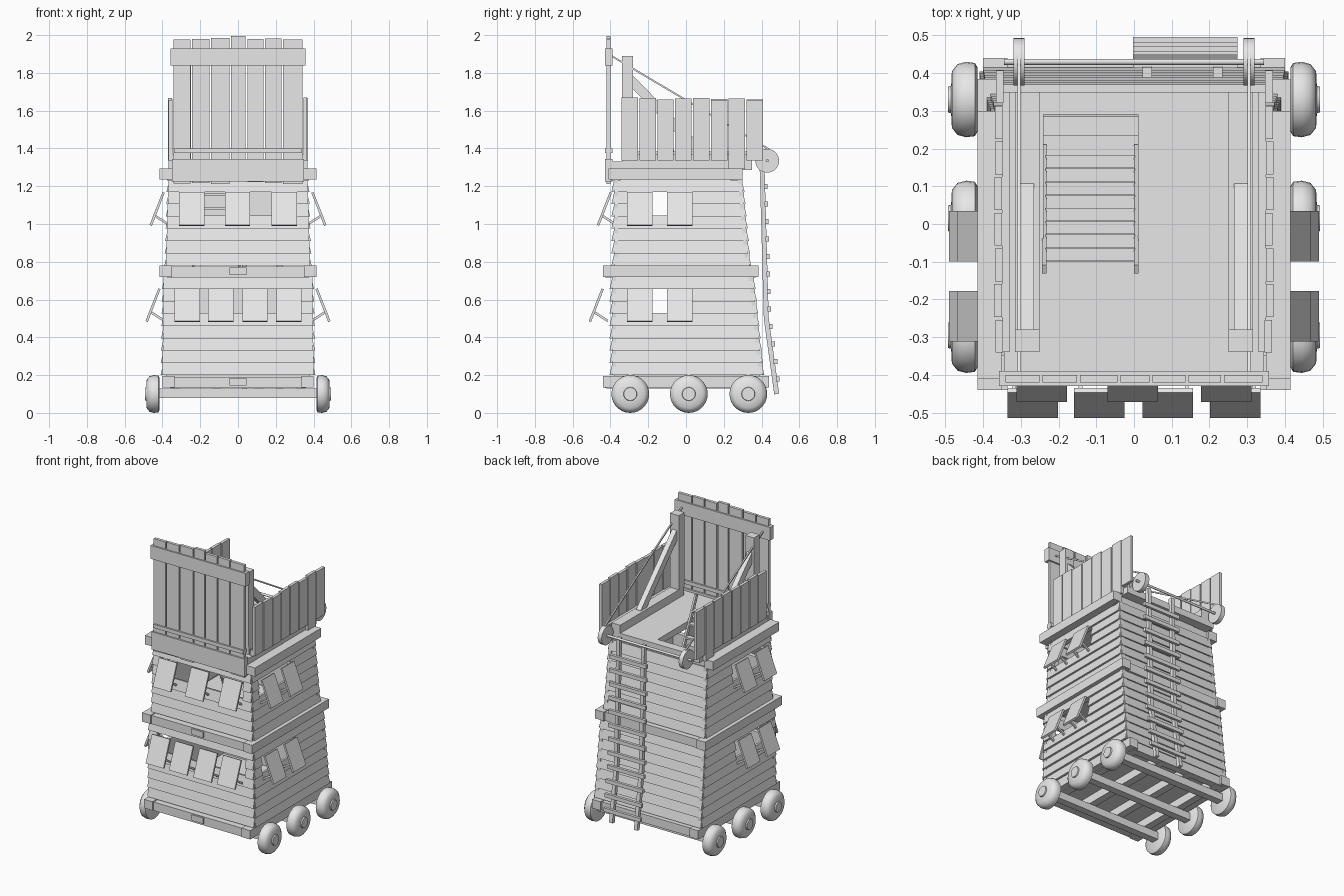
import bpy, bmesh, math, random
from mathutils import Vector, Matrix

random.seed(4)
if "Cube" in bpy.data.objects:
    bpy.data.objects.remove(bpy.data.objects["Cube"], do_unlink=True)

GREY = (0.8, 0.8, 0.8, 1)
wood = bpy.data.materials.new("grey_wood")
wood.use_nodes = True
wood.diffuse_color = GREY
wood.node_tree.nodes["Principled BSDF"].inputs["Base Color"].default_value = GREY


def finish(name, bm, smooth=False):
    bmesh.ops.recalc_face_normals(bm, faces=bm.faces)
    me = bpy.data.meshes.new(name)
    bm.to_mesh(me)
    bm.free()
    if smooth:
        me.shade_smooth()
        me.set_sharp_from_angle(angle=math.radians(40))
    me.materials.append(wood)
    ob = bpy.data.objects.new(name, me)
    bpy.context.collection.objects.link(ob)


def box(bm, x0, x1, y0, y1, z0, z1):
    m = Matrix.Translation(((x0 + x1) / 2, (y0 + y1) / 2, (z0 + z1) / 2))
    bmesh.ops.create_cube(bm, size=1, matrix=m @ Matrix.Diagonal((x1 - x0, y1 - y0, z1 - z0, 1)))


def beam(bm, a, b, w, h):
    """Square bar from a to b in a plane of constant x; w is its x width."""
    a, b = Vector(a), Vector(b)
    d = (b - a).normalized()
    side = Vector((1, 0, 0))
    rot = Matrix((side, d.cross(side), d)).transposed().to_4x4()
    m = Matrix.Translation((a + b) / 2) @ rot
    bmesh.ops.create_cube(bm, size=1, matrix=m @ Matrix.Diagonal((w, h, (b - a).length, 1)))


def prism(bm, place, u0, u1, profile):
    """Extrude a (distance, height) profile along a wall from u0 to u1."""
    ends = [[bm.verts.new(place(u, d, z)) for d, z in profile] for u in (u0, u1)]
    n = len(profile)
    bm.faces.new(ends[0])
    bm.faces.new(ends[1])
    for i in range(n):
        j = (i + 1) % n
        bm.faces.new((ends[0][i], ends[0][j], ends[1][j], ends[1][i]))


def lathe(bm, profile, y, z):
    """Turn an (x, radius) profile about the x direction."""
    vs = [bm.verts.new((x, y, z + r)) for x, r in profile]
    es = [bm.edges.new(p) for p in zip(vs, vs[1:])]
    bmesh.ops.spin(bm, geom=vs + es, cent=(0, y, z), axis=(1, 0, 0),
                   angle=math.tau, steps=28, use_merge=True)
    bmesh.ops.remove_doubles(bm, verts=bm.verts, dist=0.0005)


WALLS = {
    "front": lambda u, d, z: (u, -d, z),
    "back": lambda u, d, z: (u, d, z),
    "left": lambda u, d, z: (d, u, z),
    "right": lambda u, d, z: (-d, u, z),
}
STEP = 0.065
# tier: base height, plank count, open planks, half width, front, back, lean of sides and back
TIERS = {
    "lower": (0.2, 8, (5, 6), 0.40, 0.395, 0.405, 0.015, 0.1, 0.335),
    "upper": (0.78, 7, (4, 5), 0.38, 0.385, 0.335, 0.03, 0.09, 0.31),
}

# Overlapping plank walls with window slots
for tier, (base, count, slots, half, front, back, lean, back_lean, win) in TIERS.items():
    for wall, place in WALLS.items():
        bm = bmesh.new()
        for i in range(count):
            z = base + i * STEP
            w = half - lean * (z - base)
            rear = back - back_lean * (z - base)
            d = {"front": front, "back": rear}.get(wall, w)
            u0, u1 = (-w, w) if wall in ("front", "back") else (-front + 0.005, rear)
            gap = (-win, win) if wall == "front" else (-0.31, 0.035)
            spans = [(u0, u1)]
            if i in slots and wall != "back":
                spans = [(u0, gap[0]), (gap[1], u1)]
            board = [(d - 0.025, z), (d + 0.01, z), (d - 0.006, z + STEP + 0.004), (d - 0.025, z + STEP)]
            for s in spans:
                prism(bm, place, *s, board)
        finish(f"{tier}_{wall}_planks", bm)

# Hinged window flaps with their prop sticks
for tier, top, xs, dist, side in (
        ("lower", 0.655, (-0.268, -0.092, 0.09, 0.268), 0.435, 0.41),
        ("upper", 1.165, (-0.245, -0.003, 0.245), 0.392, 0.388)):
    for wall in ("front", "left", "right"):
        bm = bmesh.new()
        d = dist if wall == "front" else side
        for c in xs if wall == "front" else (-0.245, -0.033):
            lo = top - 0.175
            flap = [(d, top), (d + 0.012, top + 0.004), (d + 0.08, lo + 0.006), (d + 0.068, lo)]
            prism(bm, WALLS[wall], c - 0.067, c + 0.067, flap)
            for s in (-0.05, 0.05):
                stick = [(d - 0.02, lo), (d - 0.02, lo + 0.015), (d + 0.05, lo + 0.06), (d + 0.05, lo + 0.045)]
                prism(bm, WALLS[wall], c + s - 0.005, c + s + 0.005, stick)
        finish(f"{tier}_{wall}_flaps", bm)

# Frame bands around the body
for name, z, x, y0, y1 in (("base", 0.135, 0.40, -0.44, 0.44),
                           ("middle", 0.72, 0.415, -0.44, 0.385),
                           ("top", 1.235, 0.415, -0.41, 0.30)):
    bm = bmesh.new()
    h = z + 0.06
    for s in (-1, 1):
        a, b = sorted((s * x, s * (x - 0.065)))
        box(bm, a, b, y0, y1, z, h)
    for y in (y0 + 0.012, y1 - 0.065):
        box(bm, -x + 0.04, x - 0.04, y, y + 0.05, z - 0.004, h - 0.006)
    if name != "top":
        box(bm, -0.045, 0.045, y0 + 0.002, y0 + 0.02, z + 0.01, z + 0.05)
    finish(f"{name}_band", bm)

# Floors, the top one with a hatch
bm = bmesh.new()
box(bm, -0.38, 0.38, -0.38, 0.39, 0.185, 0.2)
box(bm, -0.36, 0.36, -0.37, 0.32, 0.75, 0.775)
finish("inner_floors", bm)
bm = bmesh.new()
for x0, x1, y0, y1 in ((-0.345, -0.24, -0.4, 0.35), (0.01, 0.345, -0.4, 0.35),
                       (-0.24, 0.01, -0.4, -0.1), (-0.24, 0.01, 0.29, 0.35)):
    box(bm, x0, x1, y0, y1, 1.285, 1.33)
finish("deck", bm)

# Undercarriage beams and axles
bm = bmesh.new()
for x in (-0.33, -0.11, 0.11, 0.33):
    box(bm, x - 0.025, x + 0.025, -0.42, 0.42, 0.13, 0.185)
for y in (-0.29, 0.02, 0.33):
    box(bm, -0.415, 0.415, y - 0.025, y + 0.025, 0.08, 0.13)
finish("undercarriage", bm)

# Wheels
for side, s in (("left", 1), ("right", -1)):
    for place, y in (("front", -0.295), ("middle", 0.015), ("rear", 0.33)):
        bm = bmesh.new()
        rim = [(0.415, 0), (0.415, 0.085), (0.422, 0.097), (0.445, 0.1), (0.468, 0.094),
               (0.483, 0.075), (0.485, 0.036), (0.493, 0.034), (0.493, 0)]
        lathe(bm, [(s * x, r) for x, r in rim], y, 0.1)
        finish(f"{side}_{place}_wheel", bm, True)

# Front gangway boards and cross rails
bm = bmesh.new()
cuts = (-0.345, -0.247, -0.147, -0.04, 0.045, 0.14, 0.235, 0.345)
for a, b in zip(cuts, cuts[1:]):
    box(bm, a + 0.004, b - 0.004, -0.42, -0.4, 1.21 + random.uniform(0, 0.015), 1.975 + random.uniform(0, 0.025))
finish("gangway_boards", bm)
bm = bmesh.new()
for z0, z1, w in ((1.84, 1.93, 0.358), (1.375, 1.4, 0.34), (1.225, 1.345, 0.35)):
    box(bm, -w, w, -0.43, -0.39, z0, z1)
finish("gangway_rails", bm)

# Upright boards of the side parapets
for side, s in (("left", 1), ("right", -1)):
    bm = bmesh.new()
    for i in range(8):
        y = -0.345 + i * 0.0945
        x = s * (0.358 + random.uniform(-0.003, 0.003))
        low = 1.29 if i == 6 else 1.335
        box(bm, x - 0.01, x + 0.01, y + 0.004, y + 0.091, low, 1.655 + random.uniform(0, 0.015))
    a, b = sorted((s * 0.33, s * 0.35))
    box(bm, a, b, -0.34, 0.35, 1.33, 1.37)
    finish(f"{side}_parapet", bm)

    # Post, sill, brace and hoisting rope
    bm = bmesh.new()
    x = s * 0.283
    box(bm, x - 0.033, x + 0.033, -0.335, 0.35, 1.33, 1.385)
    box(bm, x - 0.033, x + 0.033, -0.34, -0.28, 1.385, 1.89)
    beam(bm, (x, -0.3, 1.77), (x, 0.09, 1.37), 0.035, 0.05)
    finish(f"{side}_post_frame", bm)
    bm = bmesh.new()
    beam(bm, (s * 0.305, -0.42, 1.905), (s * 0.305, 0.44, 1.395), 0.009, 0.009)
    finish(f"{side}_rope", bm)
    bm = bmesh.new()
    disc = [(0.29, 0), (0.29, 0.063), (0.32, 0.063), (0.32, 0)]
    lathe(bm, [(s * u, r) for u, r in disc], 0.43, 1.335)
    finish(f"{side}_winch_drum", bm, True)

bm = bmesh.new()
lathe(bm, [(-0.345, 0), (-0.345, 0.008), (0.345, 0.008), (0.345, 0)], 0.43, 1.335)
finish("winch_axle", bm, True)

# Rear ladder, slightly bent
foot, knee, head = (0.48, 0.1), (0.425, 0.5), (0.402, 1.33)
bm = bmesh.new()
for x in (0.035, 0.222):
    for a, b in ((foot, knee), (knee, head)):
        beam(bm, (x, *a), (x, *b), 0.025, 0.026)
for i in range(12):
    z = 0.18 + i * 0.0925
    a, b = (foot, knee) if z < knee[1] else (knee, head)
    y = a[0] + (b[0] - a[0]) * (z - a[1]) / (b[1] - a[1])
    box(bm, -0.003, 0.275, y + 0.008, y + 0.027, z - 0.013, z + 0.013)
finish("rear_ladder", bm)

# Steep stair through the hatch
bm = bmesh.new()
for x in (-0.238, 0.006):
    beam(bm, (x, 0.2, 0.775), (x, -0.12, 1.48), 0.013, 0.025)
for i in range(8):
    y, z = 0.165 - i * 0.035, 0.85 + i * 0.077
    box(bm, -0.235, 0.003, y - 0.017, y + 0.017, z - 0.006, z + 0.006)
finish("hatch_stair", bm)
